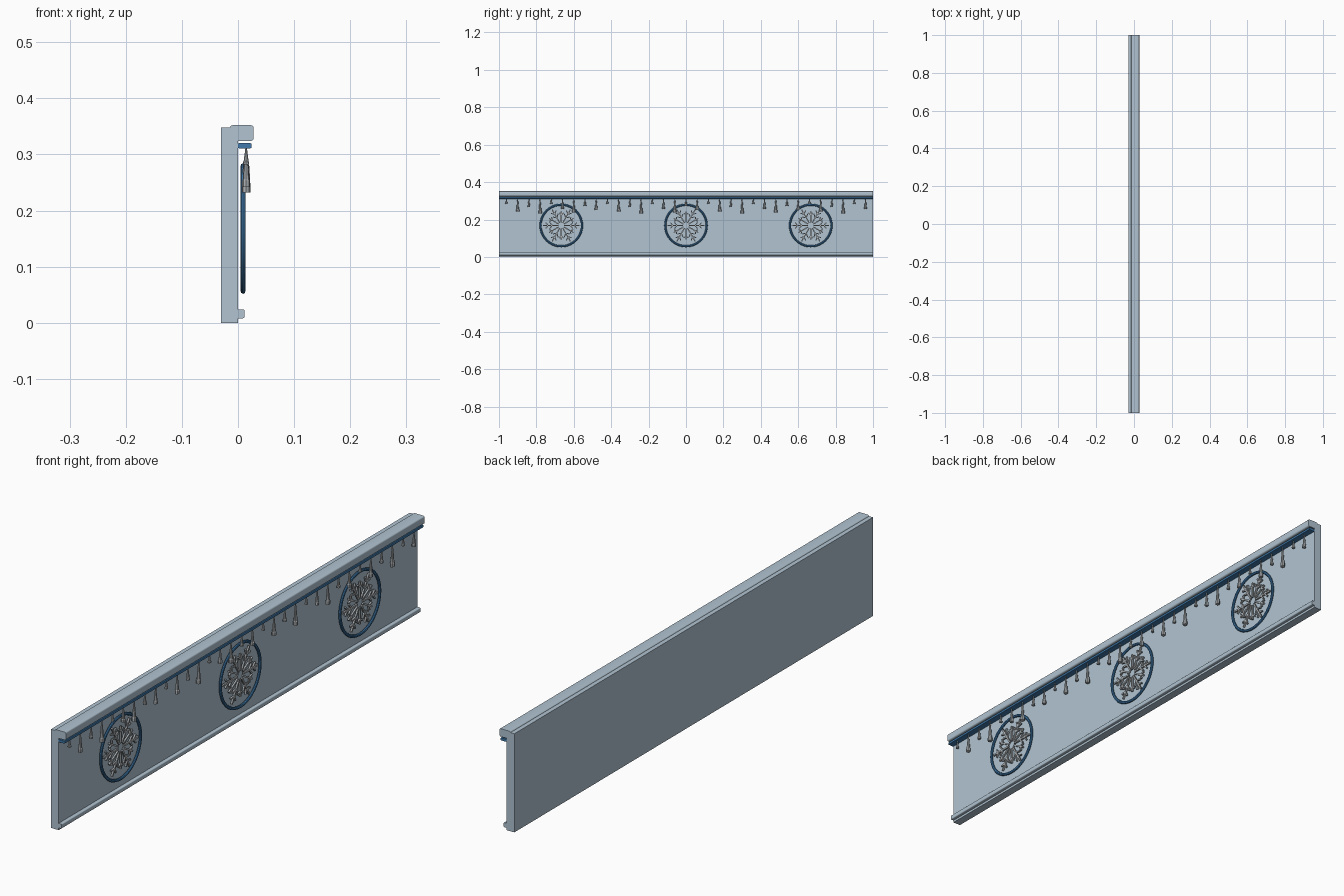
import bpy, bmesh, math
from mathutils import Matrix, Vector

cube = bpy.data.objects.get("Cube")
if cube:
    bpy.data.objects.remove(cube, do_unlink=True)


def material(name, rgb):
    m = bpy.data.materials.new(name)
    m.use_nodes = True
    m.diffuse_color = (*rgb, 1)
    m.node_tree.nodes["Principled BSDF"].inputs["Base Color"].default_value = (*rgb, 1)
    return m


PALE = material("pale blue", (0.44, 0.55, 0.64))
BLUE = material("deep blue", (0.05, 0.19, 0.40))
SILVER = material("silver", (0.43, 0.46, 0.48))


def finish(name, bm, mat, smooth=False):
    bmesh.ops.recalc_face_normals(bm, faces=bm.faces)
    mesh = bpy.data.meshes.new(name)
    bm.to_mesh(mesh)
    bm.free()
    mesh.materials.append(mat)
    ob = bpy.data.objects.new(name, mesh)
    bpy.context.collection.objects.link(ob)
    if smooth:
        bpy.ops.object.select_all(action="DESELECT")
        ob.select_set(True)
        bpy.context.view_layer.objects.active = ob
        bpy.ops.object.shade_smooth_by_angle(angle=math.radians(35))
    return ob


def add_box(bm, lo, hi, turn=Matrix()):
    lo, hi = Vector(lo), Vector(hi)
    place = Matrix.Translation((lo + hi) / 2) @ Matrix.Diagonal((*(hi - lo), 1))
    bmesh.ops.create_cube(bm, size=1, matrix=turn @ place)


def bar(name, x0, x1, z0, z1, mat, bevel=0):
    bm = bmesh.new()
    add_box(bm, (x0, -1, z0), (x1, 1, z1))
    if bevel:
        long_edges = [e for e in bm.edges
                      if abs(e.verts[0].co.y - e.verts[1].co.y) > 1]
        bmesh.ops.bevel(bm, geom=long_edges, offset=bevel, segments=3,
                        profile=0.5, affect="EDGES")
    return finish(name, bm, mat, bevel > 0)


# Board and its long trims
bar("back_panel", -0.03, 0, 0, 0.348, PALE)
bar("top_rail", -0.015, 0.028, 0.324, 0.352, PALE, 0.005)
bar("bottom_rail", -0.004, 0.012, 0.008, 0.024, PALE, 0.003)
bar("garland_strip", 0, 0.024, 0.311, 0.32, BLUE, 0.002)


# Hanging drops: slim neck flaring to a wide foot
def drop(name, y, length):
    bm = bmesh.new()
    wide = 0.005 + 0.05 * length
    profile = [(0, 0.0015), (0.45, 0.55 * wide), (0.8, 0.8 * wide),
               (0.84, wide), (1, wide)]
    rings = []
    for t, r in profile:
        rings.append([bm.verts.new((0.0145 + 0.85 * r * math.cos(a),
                                    y + r * math.sin(a), 0.312 - t * length))
                      for a in (math.tau * k / 8 for k in range(8))])
    for upper, lower in zip(rings, rings[1:]):
        for k in range(8):
            n = (k + 1) % 8
            bm.faces.new((upper[k], upper[n], lower[n], lower[k]))
    bm.faces.new(rings[0])
    bm.faces.new(rings[-1])
    finish(name, bm, SILVER)


LENGTHS = (0.03, 0.07, 0.045, 0.08, 0.03, 0.055, 0.075, 0.04, 0.06)
for i in range(33):
    drop(f"hanging_drop_{i + 1}", 0.06 * (i - 16), LENGTHS[i % len(LENGTHS)])


# Round medallion frames
def hoop(name, y):
    bm = bmesh.new()
    n, sides, major, minor = 40, 8, 0.111, 0.0055
    grid = []
    for i in range(n):
        a = math.tau * i / n
        row = []
        for j in range(sides):
            b = math.tau * j / sides
            r = major + minor * math.cos(b)
            row.append(bm.verts.new((0.009 + 0.0045 * math.sin(b),
                                     y + r * math.cos(a), 0.168 + r * math.sin(a))))
        grid.append(row)
    for i in range(n):
        for j in range(sides):
            p, q, k = grid[i], grid[(i + 1) % n], (j + 1) % sides
            bm.faces.new((p[j], q[j], q[k], p[k]))
    finish(name, bm, BLUE, True)


# Snowflakes: six forked arms with short spokes between them
def snowflake(name, y):
    bm = bmesh.new()
    centre = Matrix.Translation((0.009, y, 0.168))
    x = 0.003

    def stick(turn, start, end, half):
        add_box(bm, (-x, start, -half), (x, end, half), turn)

    for k in range(12):
        turn = centre @ Matrix.Rotation(math.tau * k / 12, 4, "X")
        main = k % 2 == 0
        stick(turn, 0.016, 0.098 if main else 0.075, 0.003)
        for at, size in ((0.048, 0.022), (0.07, 0.02)) if main else ((0.056, 0.017),):
            for side in (-1, 1):
                fork = turn @ Matrix.Translation((0, at, 0)) \
                    @ Matrix.Rotation(side * math.radians(50), 4, "X")
                stick(fork, 0, size, 0.0025)
    finish(name, bm, SILVER)


for label, y in (("front", -0.667), ("middle", 0), ("back", 0.667)):
    hoop(f"medallion_hoop_{label}", y)
    snowflake(f"snowflake_{label}", y)
